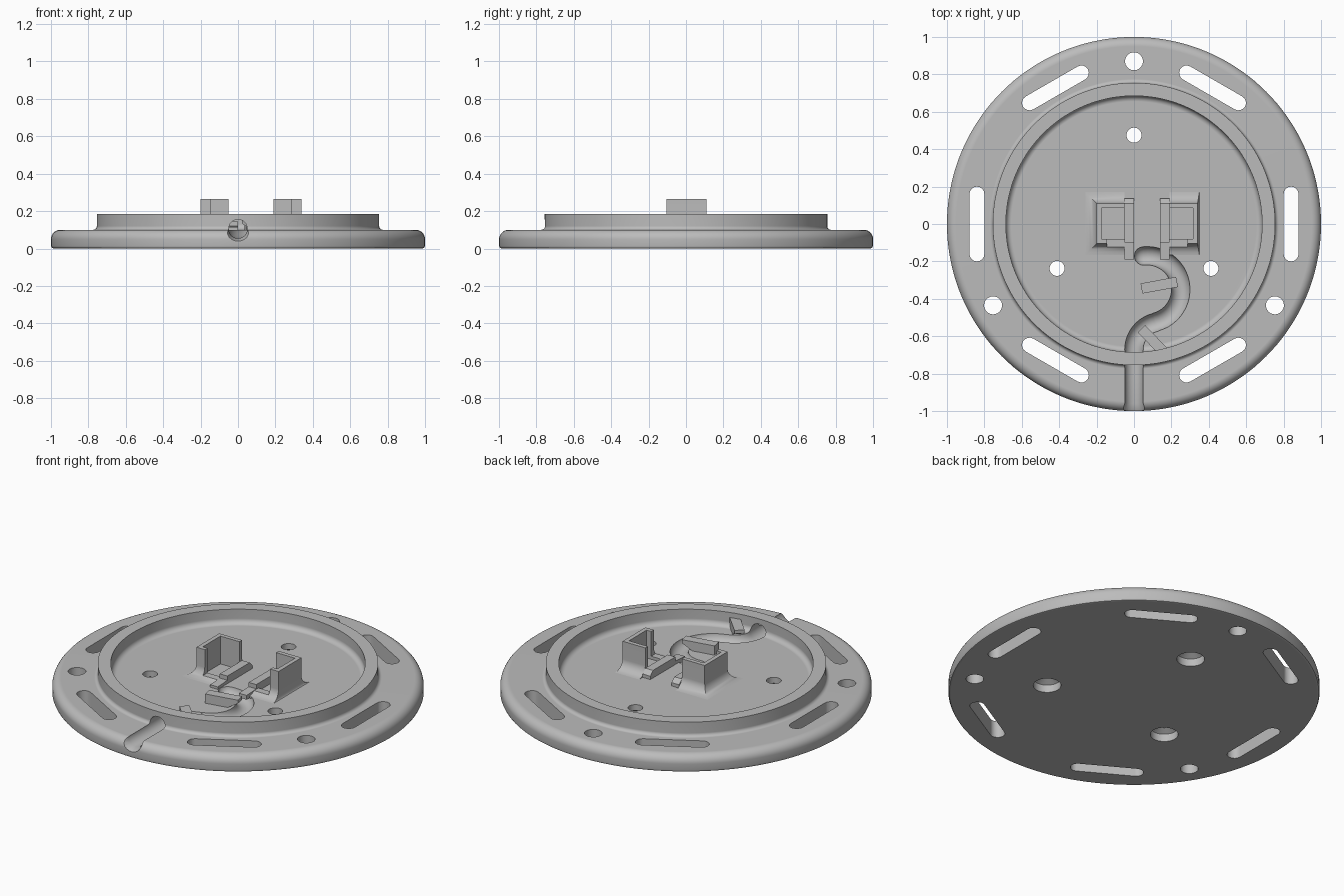
import bpy, bmesh
from math import sin, cos, pi, radians, atan2
from mathutils import Vector

if "Cube" in bpy.data.objects:
    bpy.data.objects.remove(bpy.data.objects["Cube"])

grey = bpy.data.materials.new("light_grey")
grey.use_nodes = True
GREY = (0.5, 0.5, 0.5, 1)
grey.diffuse_color = GREY
grey.node_tree.nodes["Principled BSDF"].inputs["Base Color"].default_value = GREY

FLOOR = 0.1


def loft(name, loops):
    """Closed solid skinned through matching loops of points."""
    bm = bmesh.new()
    rings = [[bm.verts.new(p) for p in loop] for loop in loops]
    n = len(rings[0])
    for a, b in zip(rings, rings[1:]):
        for i in range(n):
            j = (i + 1) % n
            bm.faces.new((a[i], a[j], b[j], b[i]))
    bm.faces.new(rings[0][::-1])
    bm.faces.new(rings[-1])
    bmesh.ops.recalc_face_normals(bm, faces=bm.faces)
    me = bpy.data.meshes.new(name)
    bm.to_mesh(me)
    bm.free()
    me.materials.append(grey)
    ob = bpy.data.objects.new(name, me)
    bpy.context.collection.objects.link(ob)
    return ob


def turned(name, profile, x=0, y=0, n=32):
    return loft(name, [[(x + r * cos(2 * pi * i / n), y + r * sin(2 * pi * i / n), z)
                        for i in range(n)] for r, z in profile])


def box(name, x0, x1, y0, y1, z0, z1):
    return loft(name, [[(x0, y0, z), (x1, y0, z), (x1, y1, z), (x0, y1, z)] for z in (z0, z1)])


def arc(cx, cy, r, a0, a1, n=8):
    return [(cx + r * cos(radians(a0 + (a1 - a0) * i / n)),
             cy + r * sin(radians(a0 + (a1 - a0) * i / n))) for i in range(n + 1)]


def cut(target, cutters):
    bpy.context.view_layer.objects.active = target
    for c in cutters:
        m = target.modifiers.new("cut", "BOOLEAN")
        m.operation = "DIFFERENCE"
        m.solver = "EXACT"
        m.object = c
        bpy.ops.object.modifier_apply(modifier=m.name)
        bpy.data.objects.remove(c)


def finish(ob):
    bpy.ops.object.select_all(action="DESELECT")
    ob.select_set(True)
    bpy.context.view_layer.objects.active = ob
    bpy.ops.object.shade_smooth_by_angle(angle=radians(32))
    m = ob.modifiers.new("even_shading", "WEIGHTED_NORMAL")
    m.keep_sharp = True


# Round plate with raised ring and filleted edges
profile = [(0.985, 0), (0.995, 0.004), (1, 0.015)]
profile += arc(0.95, 0.05, 0.05, 0, 90)
profile += arc(0.775, 0.12, 0.02, 270, 180, 5)
profile += [(0.755, 0.185), (0.685, 0.185)]
profile += arc(0.655, 0.13, 0.03, 0, -90, 6)
plate = turned("mounting_plate", profile, n=144)

cutters = []
# Three outer bolt holes and three inner countersunk screw holes
for deg in (90, 210, 330):
    c, s = cos(radians(deg)), sin(radians(deg))
    cutters.append(turned("bolt_cutter", [(0.048, -0.1), (0.048, 0.3)], 0.87 * c, 0.87 * s))
    cutters.append(turned("screw_cutter", [(0.075, -0.1), (0.075, 0.045), (0.04, 0.065),
                                           (0.04, 0.3)], 0.475 * c, 0.475 * s))
# Six slots around the flange
for k in range(6):
    a = k * pi / 3
    outline = arc(0, 0.16, 0.04, 0, 180) + arc(0, -0.16, 0.04, 180, 360)
    pts = [((x + 0.84) * cos(a) - y * sin(a), (x + 0.84) * sin(a) + y * cos(a)) for x, y in outline]
    cutters.append(loft("slot_cutter", [[(x, y, z) for x, y in pts] for z in (-0.1, 0.3)]))

# S-shaped cable channel, flared at the rim and rounded at its inner end
path = [(0, -1.05), (0, -1.0), (0, -0.96), (0, -0.8)]
path += arc(0.1476, -0.67, 0.1476, 180, 103, 10)
path += arc(0.07, -0.35, 0.18, -75, 96, 24)
radii = [0.075, 0.066, 0.05] + [0.05] * (len(path) - 3)
end = Vector(path[-1])
way = (end - Vector(path[-2])).normalized()
for t in (20, 40, 60, 80):
    path.append(tuple(end + way * 0.05 * sin(radians(t))))
    radii.append(0.05 * cos(radians(t)))
loops = []
for i, p in enumerate(path):
    d = Vector(path[min(i + 1, len(path) - 1)]) - Vector(path[max(i - 1, 0)])
    d.normalize()
    r = radii[i]
    loops.append([(p[0] - d.y * r * cos(t), p[1] + d.x * r * cos(t), 0.105 + r * sin(t))
                  for t in (2 * pi * k / 24 for k in range(24))])
cutters.append(loft("channel_cutter", loops))
cut(plate, cutters)
finish(plate)


# Holder brackets with concave flared feet
def bracket(name, x0, x1, left, right):
    levels = [(0.06, 0.09)] + [(0.06 - 0.06 * sin(radians(t)), 0.16 - 0.06 * cos(radians(t)))
                               for t in range(0, 91, 15)] + [(0, 0.265)]
    ob = loft(name, [[(x0 - d * left, -0.105 - d, z), (x1 + d * right, -0.105 - d, z),
                      (x1 + d * right, 0.11 + d, z), (x0 - d * left, 0.11 + d, z)]
                     for d, z in levels])
    cut(ob, [box("pocket_cutter", -0.175, 0.315, -0.08, 0.085, 0, 0.4),
             box("opening_cutter", -0.145, 0.285, -0.3, 0.01, 0.118, 0.4)])
    finish(ob)


bracket("right_bracket", -0.2, -0.05, 1, 0)
bracket("left_bracket", 0.19, 0.34, 0, 0.15)

# Support rails running between the brackets
rail = [(-0.19, 0.09), (-0.19, 0.115), (-0.1, 0.12), (-0.1, 0.145),
        (0.11, 0.145), (0.135, 0.12), (0.135, 0.09)]
for name, x in (("right_rail", -0.05), ("left_rail", 0.14)):
    loft(name, [[(u, y, z) for y, z in rail] for u in (x, x + 0.05)])


# Cable clips leaning over the channel
def clip(name, root, tip, foot):
    a, b = Vector(root), Vector(tip)
    d = b - a
    length = d.length
    d.normalize()
    side = Vector((-d.y, d.x)) * 0.0275
    shape = [(0, 0.09), (foot * length, 0.09), (length, 0.135), (length, 0.155), (0, 0.155)]
    loft(name, [[(*(a + d * u + side * s), z) for u, z in shape] for s in (-1, 1)])


clip("inner_cable_clip", (0.04, -0.345), (0.23, -0.31), 0.6)
clip("outer_cable_clip", (0.165, -0.69), (0.04, -0.56), 0.5)
